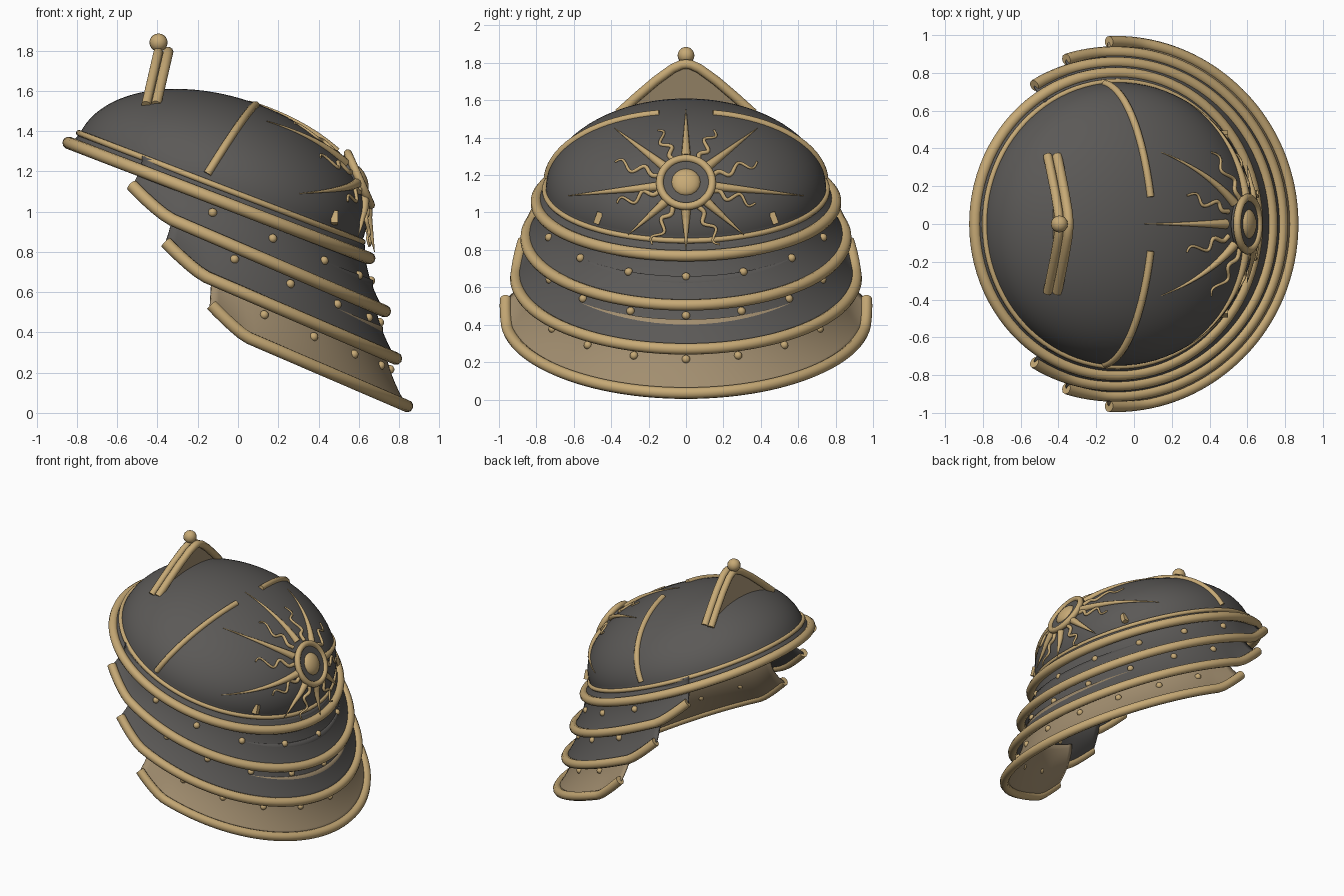
import bpy, bmesh, math
from mathutils import Vector, Matrix

if "Cube" in bpy.data.objects:
    bpy.data.objects.remove(bpy.data.objects["Cube"])


def material(name, rgb):
    m = bpy.data.materials.new(name)
    m.diffuse_color = (*rgb, 1)
    m.use_nodes = True
    m.node_tree.nodes["Principled BSDF"].inputs["Base Color"].default_value = m.diffuse_color
    return m


GOLD = material("gold", (0.57, 0.40, 0.18))
BRONZE = material("dull bronze", (0.36, 0.27, 0.16))
STEEL = material("dark steel", (0.105, 0.10, 0.095))


def finish(name, bm, mat, angle=40):
    bmesh.ops.recalc_face_normals(bm, faces=bm.faces)
    me = bpy.data.meshes.new(name)
    bm.to_mesh(me)
    bm.free()
    me.materials.append(mat)
    ob = bpy.data.objects.new(name, me)
    bpy.context.collection.objects.link(ob)
    bpy.ops.object.select_all(action='DESELECT')
    ob.select_set(True)
    bpy.context.view_layer.objects.active = ob
    bpy.ops.object.shade_smooth_by_angle(angle=math.radians(angle))
    return ob


def loft(name, rows, closed, mat):
    bm = bmesh.new()
    vs = [[bm.verts.new(p) for p in row] for row in rows]
    n = len(rows[0])
    for a, b in zip(vs, vs[1:]):
        for i in range(n if closed else n - 1):
            j = (i + 1) % n
            bm.faces.new((a[i], a[j], b[j], b[i]))
    bmesh.ops.remove_doubles(bm, verts=bm.verts, dist=1e-5)
    return finish(name, bm, mat)


def tube(name, pts, r, mat=GOLD, cyclic=False, taper=None):
    cu = bpy.data.curves.new(name, 'CURVE')
    cu.dimensions = '3D'
    cu.bevel_depth = r
    cu.bevel_resolution = 3
    cu.use_fill_caps = True
    sp = cu.splines.new('POLY')
    sp.points.add(len(pts) - 1)
    for i, p in enumerate(pts):
        sp.points[i].co = (*p, 1)
        sp.points[i].radius = taper(i / (len(pts) - 1)) if taper else 1
    sp.use_cyclic_u = cyclic
    sp.use_smooth = True
    cu.materials.append(mat)
    ob = bpy.data.objects.new(name, cu)
    bpy.context.collection.objects.link(ob)
    return ob


def balls(name, centres, r, mat=GOLD, squash=None):
    bm = bmesh.new()
    for c in centres:
        m = Matrix.Translation(c)
        if squash:
            m = m @ squash
        bmesh.ops.create_uvsphere(bm, u_segments=16, v_segments=10, radius=r, matrix=m)
    return finish(name, bm, mat, 60)


# Tilted dome frame
TILT = math.radians(21)
U = Vector((math.cos(TILT), 0, -math.sin(TILT)))
N = Vector((math.sin(TILT), 0, math.cos(TILT)))
Y = Vector((0, 1, 0))
C = Vector((-0.085, 0, 1.12))
A, H, SHEAR = 0.75, 0.452, 0.035


def local(u, w, v):
    return C + U * (u + SHEAR * v / H) + Y * w + N * v


def ring(r, centre, n=96):
    return [centre + U * r * math.cos(t) + Y * r * math.sin(t)
            for t in (2 * math.pi * i / n for i in range(n))]


def dome_x(y, z):
    """Rear surface of the dome at a given y and z."""
    z = max(z, 0.97)
    lo, hi = -0.25, 0.95
    for _ in range(40):
        x = (lo + hi) / 2
        d = Vector((x, y, z)) - C
        v = d.dot(N)
        u = d.dot(U) - SHEAR * v / H
        inside = (u / A) ** 2 + (y / A) ** 2 + (v / H) ** 2 < 1
        lo, hi = (x, hi) if inside else (lo, x)
    return lo


# Dome shell with flared brim
RIM = Vector((-0.095, 0, 1.055))
rows = [ring(0.8, RIM), ring(0.765, RIM.lerp(C, 0.6))]
for k in range(25):
    a = math.pi / 2 * k / 24
    rows.append([local(A * math.cos(a) * math.cos(t), A * math.cos(a) * math.sin(t), H * math.sin(a))
                 for t in (2 * math.pi * i / 96 for i in range(96))])
loft("dome", rows, True, STEEL)
tube("brim_roll", ring(0.8, RIM), 0.031, cyclic=True)
tube("dome_band", ring(0.755, C), 0.015, cyclic=True)

# Side ridges on the dome
for s, side in ((1, "left"), (-1, "right")):
    pts = []
    for i in range(25):
        f = i / 24
        a = math.radians(5 + 74 * f)
        u = -0.09 + 0.07 * f
        w = math.sqrt(A * A - u * u) * math.cos(a)
        pts.append(local(u, s * w, H * math.sin(a)))
    tube("dome_ridge_" + side, pts, 0.02)


# Neck guard plates: rear radius, rear height, end angle, flare, side tuck, plate height, rivet step
def guard_point(g, t, v):
    r0, z0, end, flare, tuck, h, _ = g
    s2 = math.sin(t) ** 2
    r = r0 - (flare + tuck * s2) * (1 - (1 - v) ** 2)
    x = -0.1 + r * math.cos(t)
    y = (r + 0.025) * math.sin(t)
    curl = 0.085 * max(0, (abs(t) / math.radians(end) - 0.88) / 0.12) ** 1.3
    z = z0 + 0.43 * r0 * (1 - math.cos(t)) + (1 - v) * curl
    z += v * (h - 0.065 * (1 - math.cos(t)))
    return Vector((x, y, z))


guards = {
    "upper": (0.83, 0.505, 121, 0.10, 0.0, 0.33, 23),
    "middle": (0.885, 0.27, 107, 0.115, 0.02, 0.39, 21),
    "lower": (0.94, 0.034, 92, 0.12, 0.03, 0.395, 18.5),
}
for name, g in guards.items():
    end = math.radians(g[2])
    angles = [end * (i / 40 - 1) for i in range(81)]
    plate = loft(name + "_neck_plate", [[guard_point(g, t, k / 10) for t in angles] for k in range(11)],
                 False, BRONZE if name == "lower" else STEEL)
    mod = plate.modifiers.new("thickness", 'SOLIDIFY')
    mod.thickness = 0.014
    mod.offset = -1
    tube(name + "_plate_roll", [guard_point(g, t, 0) for t in angles], 0.031)
    balls(name + "_rivets", [guard_point(g, math.radians(g[6] * k), 0.46) for k in range(-4, 5)], 0.022)

# Sun emblem: disc, ring and boss
S = Vector((dome_x(0, 1.155), 0, 1.155))
face = Matrix.Translation(S) @ Matrix.Rotation(math.radians(66), 4, 'Y')
bm = bmesh.new()
bmesh.ops.create_cone(bm, cap_ends=True, segments=48, radius1=0.14, radius2=0.14, depth=0.04, matrix=face)
finish("sun_disc", bm, STEEL)
tube("sun_ring", [face @ Vector((0.14 * math.cos(t), 0.14 * math.sin(t), 0.015))
                  for t in (2 * math.pi * i / 48 for i in range(48))], 0.021, cyclic=True)
balls("sun_boss", [face @ Vector((0, 0, 0.012))], 0.08, squash=face.to_3x3().to_4x4() @ Matrix.Diagonal((1, 1, 0.5, 1)))


# Sun rays that follow the dome
def ray(name, tip, wavy):
    d = Vector((tip[0], tip[1] - 1.155))
    side = Vector((-d.y, d.x)).normalized()
    start = d.normalized() * 0.14
    pts = []
    for i in range(25):
        f = i / 24
        p = start.lerp(d, f)
        if wavy:
            p = p + side * 0.024 * math.sin(f * 4 * math.pi) * min(1, f * 3)
        z = 1.155 + p.y
        pts.append((dome_x(p.x, z) + 0.005 + 0.03 * max(0, 1 - z / 0.97) * 6, p.x, z))
    if wavy:
        tube(name, pts, 0.014, taper=lambda f: 1 - 0.6 * f)
    else:
        tube(name, pts, 0.026, taper=lambda f: 1 - 0.93 * f)


straight = [(0, 1.55), (0, 0.80), (0.38, 1.45), (0.63, 1.09), (0.31, 0.88)]
waves = [(0.15, 1.44), (0.38, 1.27), (0.37, 1.05), (0.18, 0.83)]
for kind, tips in (("straight_ray", straight), ("wavy_ray", waves)):
    for y, z in tips:
        for s in ((1, -1) if y else (1,)):
            ray(kind, (s * y, z), kind == "wavy_ray")

# Small tabs beside the sun
for s in (1, -1):
    bm = bmesh.new()
    bmesh.ops.create_cube(bm, size=1, matrix=Matrix.Translation((dome_x(0.47, 0.97), s * 0.47, 0.97))
                          @ Matrix.Rotation(s * math.radians(20), 4, 'X')
                          @ Matrix.Diagonal((0.035, 0.032, 0.065, 1)))
    finish("dome_tab", bm, GOLD)

# Crest: leaning gable plate, edge rolls and finial
half = [(0.36, 1.53), (0.26, 1.62), (0.16, 1.705), (0.07, 1.77), (0.025, 1.79)]
edge = half + [(0, 1.793)] + [(-y, z) for y, z in reversed(half)]


def lean(y, z, off):
    return Vector((-0.43 + (z - 1.53) * 0.23 + off, y, z))


bm = bmesh.new()
outline = edge + [(-0.2, 1.55), (0.2, 1.55)]
sides = [[bm.verts.new(lean(y, z, o)) for y, z in outline] for o in (-0.015, 0.015)]
bm.faces.new(sides[0])
bm.faces.new(sides[1])
for i in range(len(outline)):
    j = (i + 1) % len(outline)
    bm.faces.new((sides[0][i], sides[0][j], sides[1][j], sides[1][i]))
finish("crest_plate", bm, BRONZE)
tube("crest_front_roll", [lean(y, z, -0.027) for y, z in edge], 0.024)
tube("crest_rear_roll", [lean(y, z, 0.023) for y, z in edge], 0.026)
balls("crest_finial", [Vector((-0.395, 0, 1.84))], 0.045)
